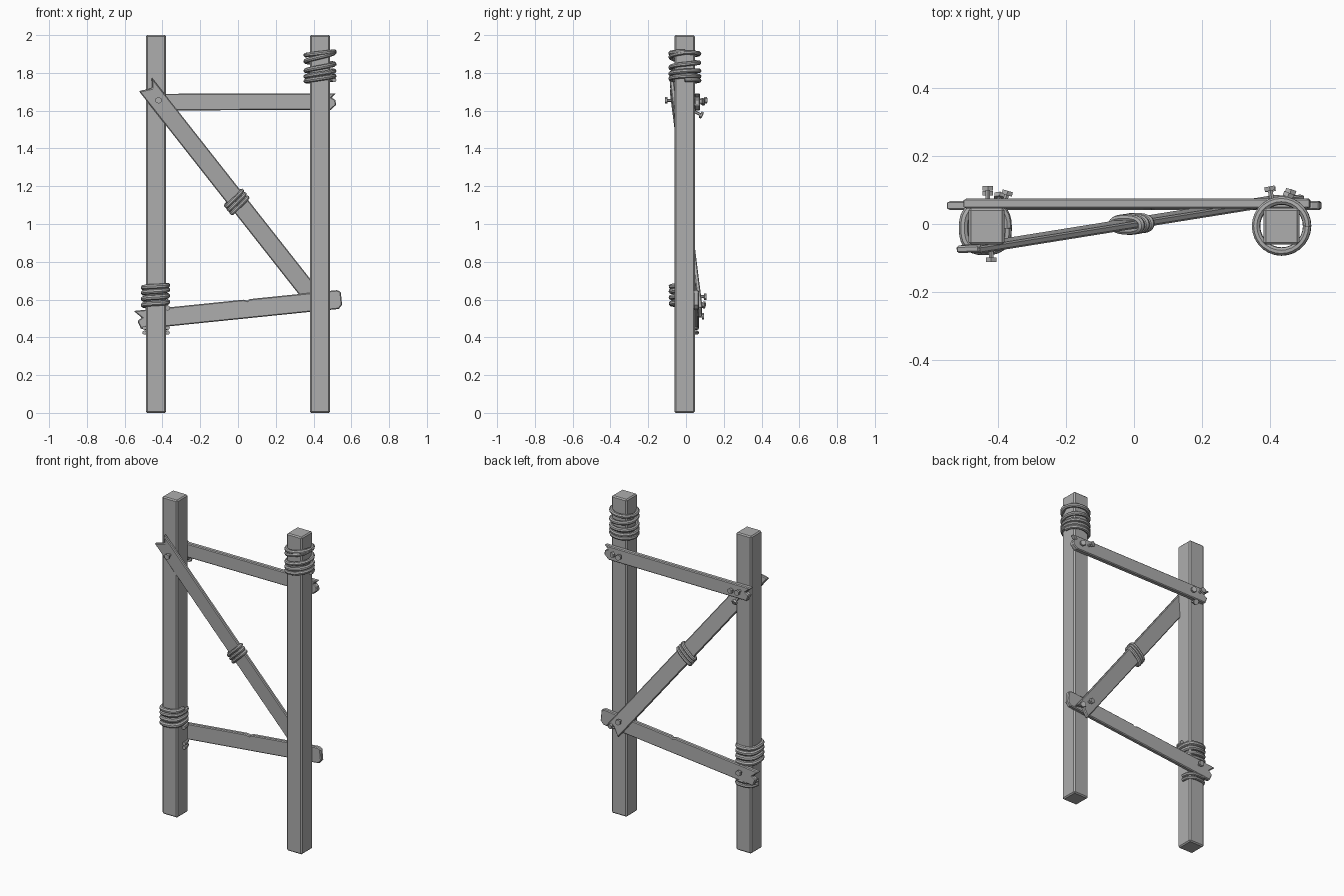
import bpy
import bmesh
from math import sin, cos, tau, copysign
from mathutils import Vector

cube = bpy.data.objects.get("Cube")
if cube:
    bpy.data.objects.remove(cube)

grey = bpy.data.materials.new("weathered grey")
grey.use_nodes = True
grey.diffuse_color = (0.42, 0.42, 0.42, 1)
grey.node_tree.nodes["Principled BSDF"].inputs["Base Color"].default_value = (0.42, 0.42, 0.42, 1)


def add_object(name, bm, bevel=0):
    bmesh.ops.recalc_face_normals(bm, faces=bm.faces)
    mesh = bpy.data.meshes.new(name)
    bm.to_mesh(mesh)
    bm.free()
    mesh.materials.append(grey)
    ob = bpy.data.objects.new(name, mesh)
    bpy.context.collection.objects.link(ob)
    if bevel:
        mod = ob.modifiers.new("worn edges", "BEVEL")
        mod.width = bevel
        mod.segments = 1
        mod.limit_method = "ANGLE"
        mod.angle_limit = 1.0
    return ob


def post(name, x):
    bm = bmesh.new()
    bmesh.ops.create_cube(bm, size=1)
    bmesh.ops.scale(bm, vec=(0.106, 0.108, 2), verts=bm.verts)
    bmesh.ops.translate(bm, vec=(x, -0.007, 1), verts=bm.verts)
    add_object(name, bm, 0.007)


def frame(a, b):
    """Axes along, across and through a board running from a to b."""
    along = (b - a).normalized()
    through = Vector((0, 1, 0))
    through = (through - along * through.dot(along)).normalized()
    return along, along.cross(through) * -1, through


def plank(name, a, b, width, thick, start, end, chip=0):
    """Board with ragged ends; start and end list (inset, height fraction)."""
    a, b = Vector(a), Vector(b)
    along, across, through = frame(a, b)
    if across.z < 0:
        across = -across
    length = (b - a).length
    outline = [(u, w) for u, w in start] + [(length - u, w) for u, w in end]
    if chip:
        outline += [(length * .56, .5), (length * .55, .5 - chip), (length * .53, .5)]
    bm = bmesh.new()
    verts = [bm.verts.new(a + along * u + across * (w * width) - through * (thick / 2))
             for u, w in outline]
    face = bm.faces.new(verts)
    new = bmesh.ops.extrude_face_region(bm, geom=[face])["geom"]
    bmesh.ops.translate(bm, vec=through * thick,
                        verts=[v for v in new if isinstance(v, bmesh.types.BMVert)])
    add_object(name, bm, 0.005)


def rope(name, points, radius):
    curve = bpy.data.curves.new(name, "CURVE")
    curve.dimensions = "3D"
    curve.bevel_depth = radius
    curve.bevel_resolution = 2
    curve.use_fill_caps = True
    line = curve.splines.new("POLY")
    line.points.add(len(points) - 1)
    for p, co in zip(line.points, points):
        p.co = (*co, 1)
    curve.materials.append(grey)
    ob = bpy.data.objects.new(name, curve)
    bpy.context.collection.objects.link(ob)
    bpy.ops.object.select_all(action="DESELECT")
    ob.select_set(True)
    bpy.context.view_layer.objects.active = ob
    bpy.ops.object.convert(target="MESH")
    bpy.ops.object.shade_smooth_by_angle()


def coil(centre, axes, radii, heights, square=1.0, steps=28, tilt=0.0):
    """Winding that passes through each height once per turn."""
    side, front, up = axes
    points = []
    for i in range((len(heights) - 1) * steps + 1):
        turn, part = divmod(i / steps, 1)
        low = heights[int(turn)]
        high = heights[min(int(turn) + 1, len(heights) - 1)]
        c, s = cos(tau * part), sin(tau * part)
        points.append(centre + side * (radii[0] * copysign(abs(c) ** square, c))
                      + front * (radii[1] * copysign(abs(s) ** square, s))
                      + up * (low + (high - low) * part + tilt * c))
    return points


def nail(name, base, direction, length):
    """Round shank with a chunky six-sided head."""
    base, direction = Vector(base), Vector(direction).normalized()
    turn = direction.to_track_quat("Z", "Y").to_matrix().to_4x4()
    bm = bmesh.new()
    for radius, depth, mid in ((0.008, length, length / 2), (0.018, 0.013, length)):
        made = bmesh.ops.create_cone(bm, cap_ends=True, segments=6, radius1=radius,
                                     radius2=radius, depth=depth)["verts"]
        bmesh.ops.translate(bm, vec=(0, 0, mid), verts=made)
    bmesh.ops.transform(bm, matrix=turn, verts=bm.verts)
    bmesh.ops.translate(bm, vec=base, verts=bm.verts)
    add_object(name, bm)


# Uprights
post("right_post", -0.434)
post("left_post", 0.434)

# Cross boards
notch_a = [(0, .5), (.04, .1), (.015, -.05), (.03, -.5)]
notch_b = [(.03, -.5), (0, -.2), (.005, .1), (.025, .25), (0, .5)]
plank("upper_rail", (-.505, .06, 1.645), (.52, .06, 1.648), .088, .03, notch_a, notch_b)
plank("lower_rail", (-.548, .054, .49), (.548, .054, .602), .1, .027,
      notch_a, [(.02, -.5), (0, -.3), (0, .4), (.02, .5)], chip=.08)

# Diagonal brace with forked ends
top, bottom = Vector((-.495, -.077, 1.745)), Vector((.465, .077, .525))
fork = [(0, .5), (.045, .15), (.015, -.5)]
plank("diagonal_brace", top, bottom, .098, .022, fork, fork[::-1])

# Rope lashings
x_axis, y_axis, z_axis = Vector((1, 0, 0)), Vector((0, 1, 0)), Vector((0, 0, 1))
upright = (x_axis, y_axis, z_axis)
rope("upper_lashing", coil(Vector((.434, -.006, 0)), upright, (.075, .075),
     [1.755, 1.775, 1.802, 1.838, 1.9, 1.905], tilt=.008), .0125)
rope("lower_lashing", coil(Vector((-.437, -.012, 0)), upright, (.064, .066),
     [.555, .587, .62, .652, .675], square=.75), .014)
for i, z in enumerate((.425, .45)):
    loop = coil(Vector((-.434, -.006, 0)), upright, (.062, .064), [z, z], square=.75)
    rope(f"loose_loop_{i + 1}", loop[:15], .011)
along, across, through = frame(top, bottom)
for i in (-1, 0, 1):
    ring = coil(Vector((-.008, 0, 1.12)) + along * i * .023, (across, through, along),
                (.057, .019), [0, .006], square=.8, tilt=.006)
    rope(f"brace_lashing_{i + 2}", ring, .0115)

# Nails
for i, (base, direction, length) in enumerate([
        ((-.42, -.06, 1.655), (0, -1, 0), .045),
        ((-.43, .05, 1.655), (0, 1, 0), .055),
        ((-.385, .05, 1.645), (.3, 1, 0), .043),
        ((-.4, .035, 1.6), (.1, 1, -.5), .052),
        ((.41, .05, 1.655), (-.2, 1, 0), .055),
        ((.44, .05, 1.65), (.4, 1, 0), .038),
        ((.405, .06, .615), (-.1, 1, 0), .042),
        ((.45, .06, .575), (.3, 1, -.1), .036),
        ((-.43, .05, .512), (0, 1, 0), .04)]):
    nail(f"nail_{i + 1}", base, direction, length)
